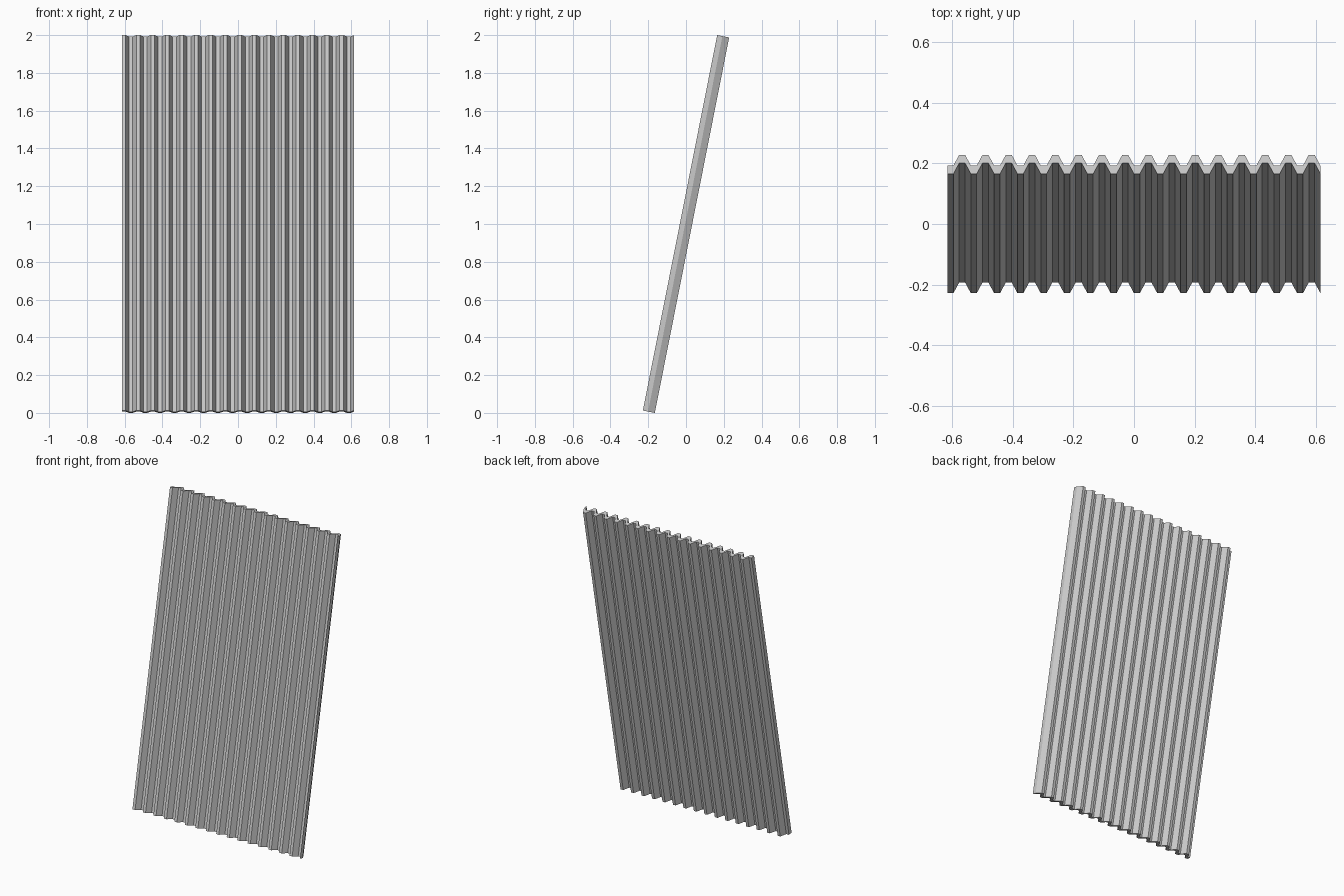
import bpy, bmesh, math
from mathutils import Matrix

if "Cube" in bpy.data.objects:
    bpy.data.objects.remove(bpy.data.objects["Cube"])

WAVES, WIDTH = 16, 1.23
AMP, THICK = 0.0365, 0.028
TILT = math.radians(11.2)
DEPTH = AMP + THICK
LENGTH = (2 - DEPTH * math.sin(TILT)) / math.cos(TILT)

# Trapezoid wave: low flat, rise, crest flat, fall
step = WIDTH / (WAVES * 4)
wave = [(-WIDTH / 2 + i * step, (0, 0, AMP, AMP)[i % 4] - DEPTH / 2)
        for i in range(WAVES * 4 + 1)]

bm = bmesh.new()


def row(offset, z):
    return [bm.verts.new((x, y + offset, z)) for x, y in wave]


# Front and back skins, each with a bottom and a top row
fb, ft = row(0, -LENGTH / 2), row(0, LENGTH / 2)
bb, bt = row(THICK, -LENGTH / 2), row(THICK, LENGTH / 2)
for i in range(len(wave) - 1):
    for lo, hi in ((fb, ft), (ft, bt), (bt, bb), (bb, fb)):
        bm.faces.new((lo[i], lo[i + 1], hi[i + 1], hi[i]))
# Side edges
for i in (0, -1):
    bm.faces.new((fb[i], ft[i], bt[i], bb[i]))
bmesh.ops.recalc_face_normals(bm, faces=bm.faces)

# Lean backwards and stand on the ground
bm.transform(Matrix.Translation((0, 0, 1)) @ Matrix.Rotation(-TILT, 4, 'X'))

mesh = bpy.data.meshes.new("corrugated_sheet")
bm.to_mesh(mesh)
bm.free()
sheet = bpy.data.objects.new("corrugated_sheet", mesh)
bpy.context.collection.objects.link(sheet)
